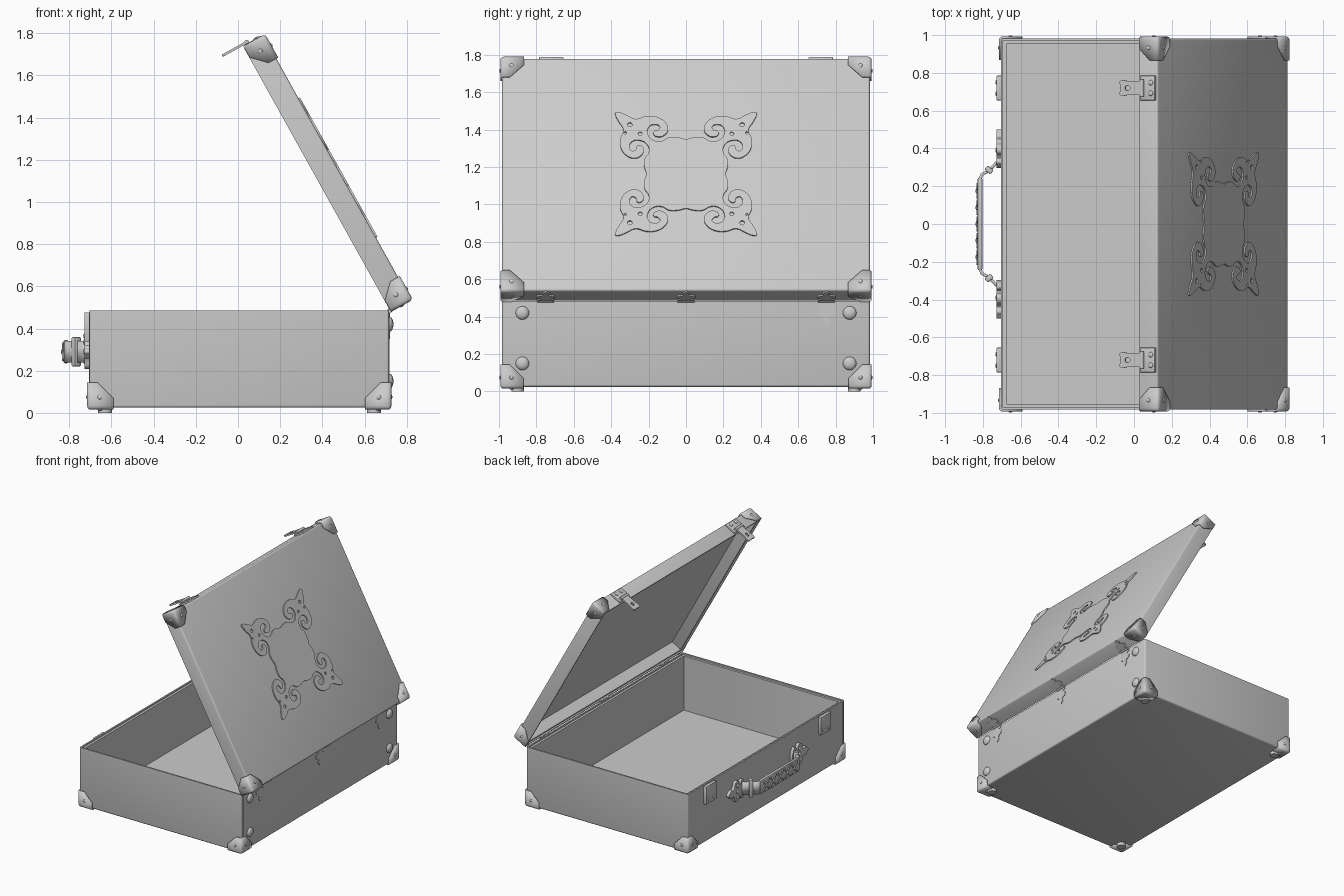
import bpy, bmesh, math
from mathutils import Matrix, Vector

if "Cube" in bpy.data.objects:
    bpy.data.objects.remove(bpy.data.objects["Cube"])

I = Matrix.Identity(4)
PIVOT = (0.72, 0, 0.487)
LID = Matrix.Translation(PIVOT) @ Matrix.Rotation(math.radians(60.9), 4, 'Y')
X, Y, Z = Vector((1, 0, 0)), Vector((0, 1, 0)), Vector((0, 0, 1))


def finish(name, bm, M=I):
    bmesh.ops.transform(bm, matrix=M, verts=bm.verts)
    me = bpy.data.meshes.new(name)
    bm.to_mesh(me)
    bm.free()
    ob = bpy.data.objects.new(name, me)
    bpy.context.collection.objects.link(ob)
    return ob


def cube(lo, hi):
    bm = bmesh.new()
    lo, hi = Vector(lo), Vector(hi)
    bmesh.ops.create_cube(bm, size=1, matrix=Matrix.Translation((lo + hi) / 2) @ Matrix.Diagonal((*(hi - lo), 1)))
    return bm


def box(name, lo, hi, M=I, bevel=0.003):
    bm = cube(lo, hi)
    if bevel:
        bmesh.ops.bevel(bm, geom=bm.edges[:], offset=bevel, segments=2, affect='EDGES', profile=0.5)
    return finish(name, bm, M)


def tray(name, lo, hi, side, floor, M=I):
    """Open box: side=+1 opens upward, -1 downward; stepped rim."""
    bm = cube(lo, hi)
    rim = [f for f in bm.faces if f.normal.z * side > 0.9][0]
    edges = [e for e in bm.edges if rim not in e.link_faces]
    bmesh.ops.bevel(bm, geom=edges, offset=0.012, segments=3, affect='EDGES', profile=0.5)
    rim = max(bm.faces, key=lambda f: f.calc_center_median().z * side)
    depth = hi[2] - lo[2] - floor
    for inset, drop in ((0.012, 0.01), (0.018, depth - 0.01)):
        bmesh.ops.inset_region(bm, faces=[rim], thickness=inset)
        bmesh.ops.inset_region(bm, faces=[rim], thickness=0.0005)
        for v in rim.verts:
            v.co.z -= side * drop
    return finish(name, bm, M)


def domes(name, spots, r, h, M=I, seg=16):
    """Flattened spheres; spots are (centre, axis index)."""
    bm = bmesh.new()
    for c, ax in spots:
        s = [r, r, r]
        s[ax] = h
        bmesh.ops.create_uvsphere(bm, u_segments=seg, v_segments=10, radius=1,
                                  matrix=Matrix.Translation(c) @ Matrix.Diagonal((*s, 1)))
    return finish(name, bm, M)


def cylinder(name, c, r, depth, axis='Z', M=I, seg=24):
    bm = bmesh.new()
    R = Matrix.Rotation(math.pi / 2, 4, 'X') if axis == 'Y' else I
    bmesh.ops.create_cone(bm, cap_ends=True, segments=seg, radius1=r, radius2=r, depth=depth,
                          matrix=Matrix.Translation(c) @ R)
    return finish(name, bm, M)


def plate(name, outlines, proud, origin, ax, ay, M=I):
    """Flat ornament cut from smooth outlines, lying on a surface."""
    cu = bpy.data.curves.new(name, 'CURVE')
    cu.dimensions, cu.fill_mode, cu.extrude, cu.resolution_u = '2D', 'BOTH', proud, 4
    for pts in outlines:
        sp = cu.splines.new('BEZIER')
        sp.bezier_points.add(len(pts) - 1)
        sp.use_cyclic_u = True
        for bp, p in zip(sp.bezier_points, pts):
            bp.co = (p[0], p[1], 0)
            bp.handle_left_type = bp.handle_right_type = 'AUTO'
    ob = bpy.data.objects.new(name, cu)
    bpy.context.collection.objects.link(ob)
    bpy.ops.object.select_all(action='DESELECT')
    ob.select_set(True)
    bpy.context.view_layer.objects.active = ob
    bpy.ops.object.convert(target='MESH')
    ob = bpy.context.view_layer.objects.active
    F = Matrix((ax, ay, ax.cross(ay))).transposed().to_4x4()
    ob.data.transform(M @ Matrix.Translation(origin) @ F)
    return ob


def cap(name, corner, sg, size, M=I):
    """Metal corner guard: rounded box corner trimmed by a diagonal plane."""
    o = 0.01
    bm = cube((-o, -o, -o), size)
    tip = min(bm.verts, key=lambda v: sum(v.co))
    bmesh.ops.bevel(bm, geom=list(tip.link_edges), offset=0.018, segments=3, affect='EDGES', profile=0.5)
    bmesh.ops.bisect_plane(bm, geom=bm.verts[:] + bm.edges[:] + bm.faces[:], plane_co=(0.05, 0.05, 0.05),
                           plane_no=(1, 1, 1), clear_outer=True)
    bm.normal_update()
    bmesh.ops.delete(bm, geom=[f for f in bm.faces if max(f.normal) > 0.5], context='FACES')
    bmesh.ops.transform(bm, matrix=Matrix.Translation(corner) @ Matrix.Diagonal((*sg, 1)), verts=bm.verts)
    if sg[0] * sg[1] * sg[2] < 0:
        bmesh.ops.reverse_faces(bm, faces=bm.faces[:])
    sol = finish(name, bm, M).modifiers.new('thickness', 'SOLIDIFY')
    sol.thickness, sol.offset = 0.012, -1
    spots = []
    for i in range(3):
        p = Vector((0.05, 0.05, 0.05))
        p[i] = -o
        spots.append((Vector(corner) + Vector(a * b for a, b in zip(p, sg)), i))
    domes(name + '_rivets', spots, 0.011, 0.005, M, 10)


def fleur(w, h):
    half = [(.42, 0), (.42, .12), (.25, .2), (.48, .33), (.45, .52), (.25, .6), (.15, .68), (.2, .8), (.1, .92)]
    return [(x * w, y * h) for x, y in half] + [(0, h)] + [(-x * w, y * h) for x, y in reversed(half)]


# case body, lid and feet
tray('case_body', (-0.705, -0.983, 0.025), (0.717, 0.983, 0.485), 1, 0.02)
tray('case_lid', (-1.422, -0.983, 0), (0, 0.983, 0.11), -1, 0.015, LID)
for sy in (-1, 1):
    for x in (-0.63, 0.645):
        cylinder('foot', (x, sy * 0.9, 0.0125), 0.033, 0.025)

# corner guards
for sy in (-1, 1):
    for x, sx in ((-0.705, 1), (0.717, -1)):
        cap('body_corner', (x, sy * 0.983, 0.025), (sx, -sy, 1), (0.115, 0.115, 0.118))
    for x, sx in ((-1.422, 1), (0, -1)):
        cap('lid_corner', (x, sy * 0.983, 0.11), (sx, -sy, -1), (0.118, 0.118, 0.108), LID)

# rear bumper studs
domes('rear_studs', [((0.717, y, z), 0) for y in (-0.875, 0.875) for z in (0.15, 0.42)], 0.036, 0.02)

# hinges
for y in (-0.75, 0, 0.75):
    plate('hinge_body_leaf', [fleur(0.1, 0.13)], 0.004, (0.717, y, 0.48), -Y, -Z)
    plate('hinge_lid_leaf', [fleur(0.1, 0.1)], 0.008, (0, y, 0.003), Y, Z, LID)
    cylinder('hinge_pin', (0.722, y, 0.487), 0.011, 0.09, 'Y', seg=16)

# latches: catch plates on the body, hasps on the lid
for y in (-0.72, 0.72):
    box('latch_catch', (-0.728, y - 0.065, 0.335), (-0.7, y + 0.065, 0.476))
    domes('catch_rivets', [((-0.728, y + d, 0.365), 0) for d in (-0.03, 0.03)], 0.012, 0.006, I, 10)
    box('hasp_plate', (-1.434, y - 0.065, 0.008), (-1.415, y + 0.065, 0.1), LID)
    domes('hasp_rivets', [((-1.434, y + d, 0.075), 0) for d in (-0.028, 0.028)], 0.014, 0.007, LID, 10)
    hole = [(0, -0.075), (0.011, -0.068), (0.012, -0.055), (0.006, -0.045), (-0.006, -0.045),
            (-0.012, -0.055), (-0.011, -0.068)]
    a, b, e = 0.036, 0.03, -0.105
    tongue = [(-a, e), (-a / 2, e), (a / 2, e), (a, e), (a, e / 2), (a, 0), (a, b), (a / 2, b),
              (-a / 2, b), (-a, b), (-a, 0), (-a, e / 2)]
    plate('hasp_tongue', [tongue, hole], 0.006, (-1.44, y, 0), -Y, Z, LID)
    cylinder('hasp_pin', (-1.44, y, 0.025), 0.011, 0.09, 'Y', LID, 16)

# scrolled ornament on the lid: one eighth, mirrored on the diagonal and four ways
eighth = [(.04, .222), (.09, .222), (.13, .2), (.175, .205), (.205, .245), (.2, .285), (.17, .302), (.14, .288),
          (.152, .265), (.17, .262), (.174, .243), (.148, .226), (.115, .238), (.096, .27), (.107, .31),
          (.15, .345), (.21, .352), (.27, .335), (.32, .36), (.365, .378)]
quarter = eighth + [(.376, .376)] + [(b, a) for a, b in reversed(eighth)]
flip = lambda pts, sx, sy: [(sx * a, sy * b) for a, b in pts]
outline = ([(0, .212)] + quarter + [(.212, 0)] + flip(quarter, 1, -1)[::-1] + [(0, -.212)]
           + flip(quarter, -1, -1) + [(-.212, 0)] + flip(quarter, -1, 1)[::-1])
holes = [[(sx * c + r * dx, sy * d + r * dy) for dx, dy in ((1, 0), (0, 1), (-1, 0), (0, -1))]
         for sx in (-1, 1) for sy in (-1, 1) for c, d, r in ((.3, .3, .013), (.245, .245, .011), (.325, .25, .007))]
plate('lid_ornament', [outline] + holes, 0.008, (-0.71, 0, 0.11), Y, -X, LID)

# carrying handle: strap, grip with crossed ridges, collars and mounts
ZC = 0.29
arm = [(-.71, .335), (-.735, .318), (-.755, .295), (-.78, .275), (-.805, .262), (-.815, .24)]
path = arm + [(x, -y) for x, y in reversed(arm)]
bm = bmesh.new()
rows = [[bm.verts.new((x, y, ZC + s)) for s in (-0.05, 0.05)] for x, y in path]
for p, q in zip(rows, rows[1:]):
    bm.faces.new((p[0], q[0], q[1], p[1]))
strap = finish('handle_strap', bm)
sol = strap.modifiers.new('thickness', 'SOLIDIFY')
sol.thickness, sol.offset = 0.016, 0
box('handle_grip', (-0.828, -0.245, ZC - 0.055), (-0.803, 0.245, ZC + 0.055), bevel=0.008)
for i in range(5):
    y = (i - 2) * 0.088
    for s in (-1, 1):
        R = Matrix.Translation((-0.828, y, ZC)) @ Matrix.Rotation(s * math.radians(42), 4, 'X')
        box('grip_ridge', (-0.007, -0.007, -0.055), (0.007, 0.007, 0.055), R)
    domes('grip_stud', [((-0.833, y, ZC), 0)], 0.014, 0.006, I, 12)
for s in (-1, 1):
    R = Matrix.Translation((-0.767, s * 0.286, ZC)) @ Matrix.Rotation(s * math.radians(-40), 4, 'Z')
    box('handle_collar', (-0.02, -0.014, -0.07), (0.02, 0.014, 0.07), R, 0.006)
    plate('handle_mount', [fleur(0.165, 0.18)], 0.022, (-0.705, s * 0.32, ZC), Z * s, Y * s)
    domes('mount_studs', [((-0.725, s * 0.39, ZC + d), 0) for d in (-0.045, 0, 0.045)], 0.016, 0.009, I, 12)

# smooth shading with crisp edges
bpy.ops.object.select_all(action='SELECT')
bpy.context.view_layer.objects.active = bpy.data.objects['case_body']
bpy.ops.object.shade_smooth_by_angle(angle=math.radians(35))
